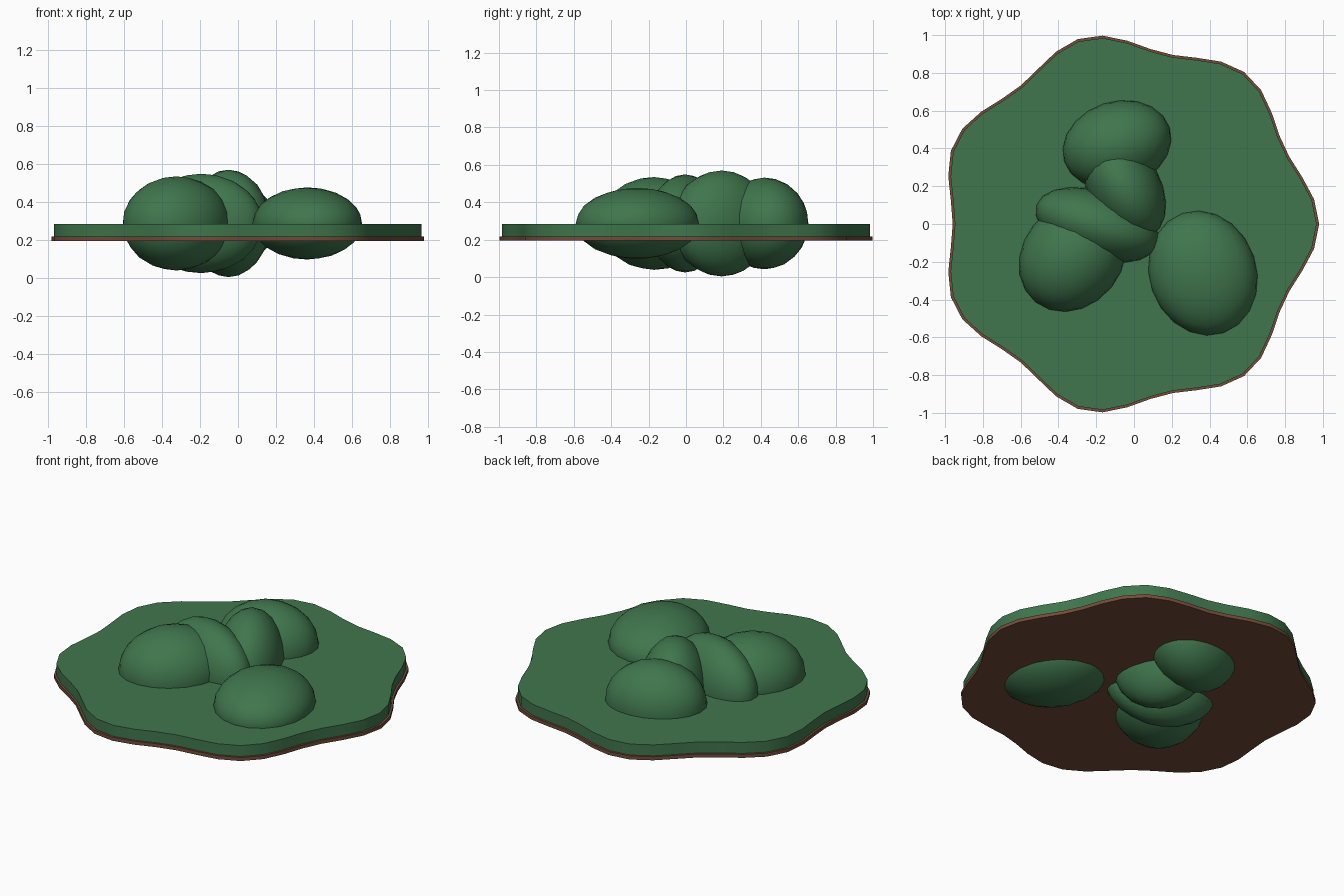
import bpy
import bmesh
from math import cos, sin, pi, radians

cube = bpy.data.objects.get("Cube")
if cube:
    bpy.data.objects.remove(cube, do_unlink=True)


def make_material(name, rgb):
    mat = bpy.data.materials.new(name)
    mat.use_nodes = True
    color = (*rgb, 1.0)
    mat.diffuse_color = color
    bsdf = mat.node_tree.nodes["Principled BSDF"]
    bsdf.inputs["Base Color"].default_value = color
    bsdf.inputs["Roughness"].default_value = 0.9
    return mat


GRASS = make_material("grass green", (0.051, 0.181, 0.074))
SOIL = make_material("soil brown", (0.171, 0.072, 0.041))


def add_object(name, bm, mat, angle):
    mesh = bpy.data.meshes.new(name)
    bm.to_mesh(mesh)
    bm.free()
    mesh.materials.append(mat)
    obj = bpy.data.objects.new(name, mesh)
    bpy.context.collection.objects.link(obj)
    bpy.ops.object.select_all(action="DESELECT")
    obj.select_set(True)
    bpy.context.view_layer.objects.active = obj
    bpy.ops.object.shade_smooth_by_angle(angle=radians(angle))
    return obj


# Flat slab with a seven-lobed wavy outline
def wavy_slab(name, scale, bottom, top, mat, segments=48):
    bm = bmesh.new()
    ring = []
    for i in range(segments):
        a = 2 * pi * i / segments
        r = scale * (0.97 + 0.045 * cos(7 * a))
        ring.append(bm.verts.new((r * cos(a) - 0.035, r * sin(a), bottom)))
    base = bm.faces.new(ring)
    lid = bmesh.ops.extrude_face_region(bm, geom=[base])["geom"]
    verts = [v for v in lid if isinstance(v, bmesh.types.BMVert)]
    bmesh.ops.translate(bm, verts=verts, vec=(0, 0, top - bottom))
    bmesh.ops.recalc_face_normals(bm, faces=bm.faces)
    return add_object(name, bm, mat, 40)


# Rounded mound, centred on the ground surface
def mound(name, x, y, length, width, height, turn):
    bm = bmesh.new()
    bmesh.ops.create_icosphere(bm, subdivisions=3, radius=1.0)
    obj = add_object(name, bm, GRASS, 60)
    obj.location = (x, y, 0.287)
    obj.scale = (length, width, height)
    obj.rotation_euler.z = radians(turn)
    return obj


wavy_slab("soil_base", 1.0, 0.195, 0.217, SOIL)
wavy_slab("grass_layer", 0.987, 0.215, 0.285, GRASS)

mound("front_left_mound", 0.365, -0.26, 0.335, 0.284, 0.19, -71)
mound("front_right_mound", -0.325, -0.17, 0.313, 0.264, 0.248, 51)
mound("middle_mound", -0.195, -0.005, 0.338, 0.179, 0.262, -18)
mound("tall_mound", -0.05, 0.19, 0.29, 0.192, 0.283, -61)
mound("back_mound", -0.09, 0.42, 0.293, 0.228, 0.245, 18)
